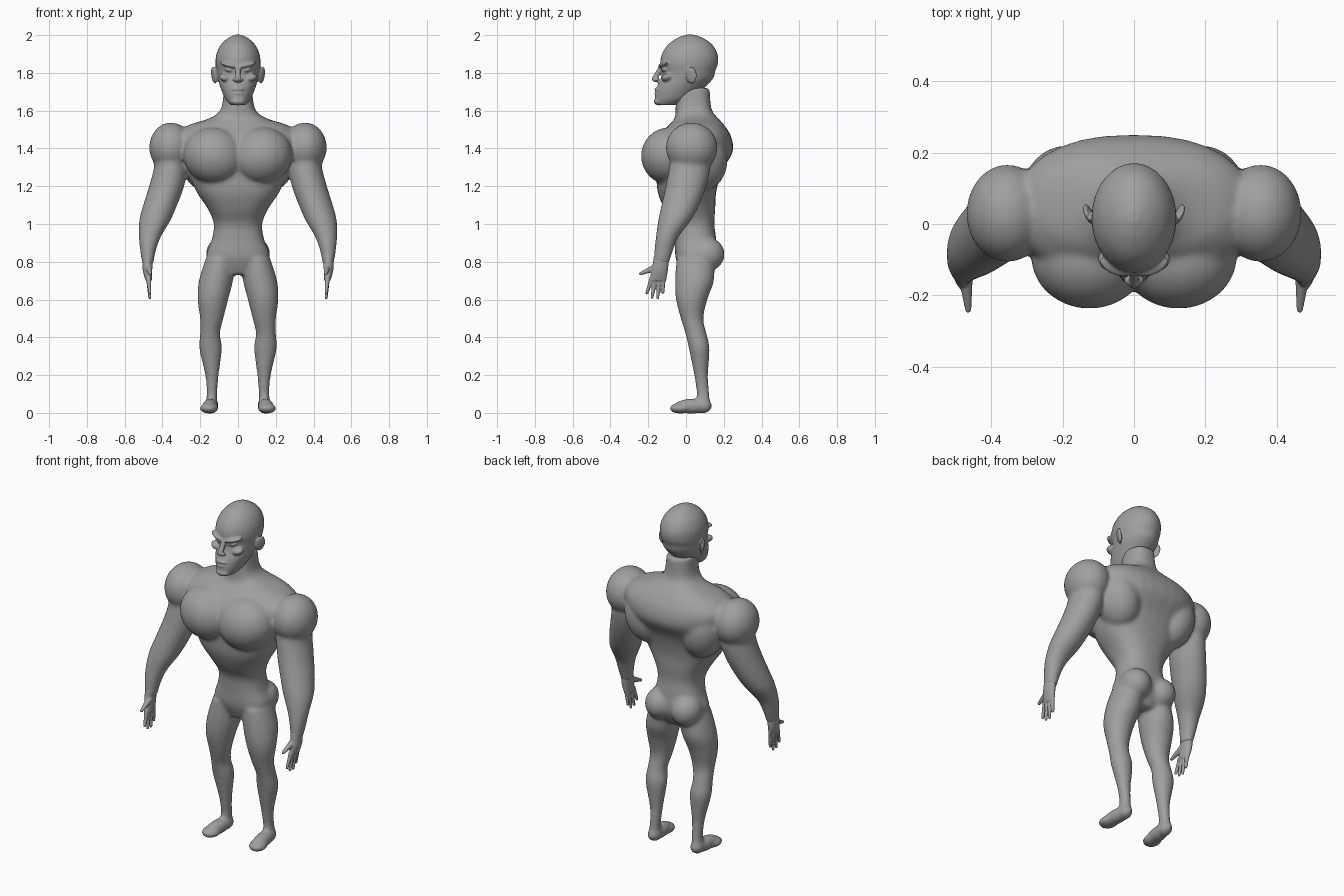
import bpy
import bmesh
import math
from mathutils import Matrix, Vector, Euler

start_cube = bpy.data.objects.get("Cube")
if start_cube:
    bpy.data.objects.remove(start_cube, do_unlink=True)

SIDES = (1, -1)

# One plain grey for the whole figure
clay = bpy.data.materials.new("clay_grey")
clay.use_nodes = True
grey = (0.35, 0.35, 0.35, 1)
clay.diffuse_color = grey
clay.node_tree.nodes["Principled BSDF"].inputs["Base Color"].default_value = grey


def spline(a, b, c, d, t):
    """Catmull-Rom interpolation between rings b and c."""
    return [q + 0.5 * t * (r - p + t * (2 * p - 5 * q + 4 * r - s + t * (3 * (q - r) + s - p)))
            for p, q, r, s in zip(a, b, c, d)]


def loft(bm, rings, side=1, power=2.0, steps=5, sides=32):
    """Closed skin over level oval rings given as (x, y, z, x radius, y radius)."""
    smooth = []
    last = len(rings) - 1
    for i in range(last):
        a, b, c, d = rings[max(i - 1, 0)], rings[i], rings[i + 1], rings[min(i + 2, last)]
        smooth += [spline(a, b, c, d, k / steps) for k in range(steps)]
    smooth.append(rings[last])
    loops = []
    for x, y, z, rx, ry in smooth:
        loop = []
        for k in range(sides):
            angle = math.tau * k / sides
            c, s = math.cos(angle), math.sin(angle)
            px = math.copysign(abs(c) ** (2 / power), c) * rx
            py = math.copysign(abs(s) ** (2 / power), s) * ry
            loop.append(bm.verts.new((side * (x + px), y + py, z)))
        loops.append(loop)
    faces = [bm.faces.new(loops[0]), bm.faces.new(loops[-1])]
    for low, high in zip(loops, loops[1:]):
        for k in range(sides):
            n = (k + 1) % sides
            faces.append(bm.faces.new((low[k], low[n], high[n], high[k])))
    bmesh.ops.recalc_face_normals(bm, faces=faces)


def blob(bm, centre, radii, side=1, tilt=0.0, turn=0.0):
    """Ellipsoid muscle, tilted about y and turned about z."""
    place = Matrix.Translation((side * centre[0], centre[1], centre[2]))
    spin = Euler((0, side * tilt, side * turn)).to_matrix().to_4x4()
    bmesh.ops.create_uvsphere(bm, u_segments=32, v_segments=20, radius=1,
                              matrix=place @ spin @ Matrix.Diagonal((*radii, 1)))


def bone(bm, start, end, r1, r2, side=1):
    """Tapered finger-like rod with a round tip."""
    a = Vector((side * start[0], *start[1:]))
    b = Vector((side * end[0], *end[1:]))
    turn = (b - a).to_track_quat("Z", "Y").to_matrix().to_4x4()
    bmesh.ops.create_cone(bm, cap_ends=True, segments=16, radius1=r1, radius2=r2,
                          depth=(b - a).length,
                          matrix=Matrix.Translation((a + b) / 2) @ turn)
    bmesh.ops.create_uvsphere(bm, u_segments=16, v_segments=10, radius=r2,
                              matrix=Matrix.Translation(b))


def finish(bm, name, voxel, passes):
    """Fuse overlapping masses into one soft skin."""
    mesh = bpy.data.meshes.new(name)
    bm.to_mesh(mesh)
    bm.free()
    mesh.materials.append(clay)
    obj = bpy.data.objects.new(name, mesh)
    bpy.context.collection.objects.link(obj)
    fuse = obj.modifiers.new("fuse", "REMESH")
    fuse.mode = "VOXEL"
    fuse.voxel_size = voxel
    fuse.use_smooth_shade = True
    soften = obj.modifiers.new("soften", "SMOOTH")
    soften.factor = 0.5
    soften.iterations = passes
    return obj


# Body: pelvis, waist, ribcage and neck
body = bmesh.new()
loft(body, [
    (0, .05, .73, .07, .07), (0, .055, .82, .165, .11), (0, .05, .92, .138, .11),
    (0, .04, 1.0, .128, .11), (0, .02, 1.08, .16, .135), (0, .005, 1.17, .22, .155),
    (0, .015, 1.28, .27, .175), (0, .035, 1.38, .31, .212), (0, .045, 1.46, .33, .195),
    (0, .055, 1.52, .27, .15), (0, .055, 1.56, .15, .115), (0, .04, 1.61, .09, .095),
    (0, .035, 1.72, .075, .09)], power=2.4)

for side in SIDES:
    # Chest, shoulder, back and seat muscles
    blob(body, (.125, -.09, 1.36), (.165, .148, .15), side, tilt=-.25)
    blob(body, (.355, .03, 1.405), (.115, .137, .132), side)
    blob(body, (.19, .085, 1.34), (.12, .135, .17), side, tilt=.25)
    blob(body, (.085, .11, .84), (.085, .095, .09), side)
    # Arm down to the wrist
    loft(body, [
        (.36, .03, 1.42, .07, .1), (.357, .02, 1.3, .088, .11), (.378, 0, 1.2, .093, .108),
        (.412, -.03, 1.1, .09, .1), (.44, -.06, 1.02, .083, .087), (.467, -.1, .93, .058, .06),
        (.477, -.12, .85, .04, .049), (.477, -.132, .79, .03, .042)], side)
    # Elbow and forearm bulge
    blob(body, (.435, -.065, 1.025), (.083, .075, .05), side, tilt=.3)
    # Leg down to the ankle
    loft(body, [
        (.095, .05, .82, .075, .1), (.117, .045, .7, .09, .103), (.133, .03, .6, .081, .083),
        (.139, .032, .5, .062, .06), (.148, .053, .42, .053, .056), (.145, .07, .34, .06, .055),
        (.138, .08, .2, .036, .037), (.138, .09, .1, .028, .034), (.143, .092, .03, .035, .038)],
        side)
    # Foot
    blob(body, (.14, .09, .038), (.038, .048, .041), side)
    blob(body, (.146, .03, .035), (.042, .095, .04), side, turn=.1)
    blob(body, (.153, -.03, .024), (.05, .06, .028), side, turn=.1)
finish(body, "body", .009, 14)

# Head: skull and jaw
head = bmesh.new()
loft(head, [
    (0, -.1, 1.63, .04, .055), (0, -.07, 1.66, .066, .095), (0, -.03, 1.72, .092, .126),
    (0, .005, 1.77, .107, .138), (0, .014, 1.81, .114, .141), (0, .016, 1.85, .119, .153),
    (0, .02, 1.9, .114, .147), (0, .022, 1.95, .09, .117), (0, .022, 1.985, .052, .068),
    (0, .022, 2.002, .015, .02)])

# Nose, lips and chin
bone(head, (0, -.128, 1.835), (0, -.167, 1.768), .013, .015)
blob(head, (0, -.158, 1.762), (.029, .018, .011))
blob(head, (0, -.15, 1.713), (.034, .019, .008))
blob(head, (0, -.148, 1.691), (.03, .02, .009))
blob(head, (0, -.143, 1.648), (.04, .028, .02))
for side in SIDES:
    # Brow, eye, cheekbone and ear
    blob(head, (.05, -.119, 1.843), (.05, .024, .012), side, tilt=-.22, turn=.4)
    blob(head, (.048, -.112, 1.816), (.025, .018, .01), side, tilt=-.15, turn=.35)
    blob(head, (.07, -.1, 1.775), (.032, .03, .02), side, tilt=-.3, turn=.5)
    blob(head, (.127, .028, 1.788), (.01, .031, .046), side, tilt=.15, turn=-.4)
finish(head, "head", .0055, 4)

# Hands: palm, four fingers and thumb
finger_spread = [(-.18, -.207, .635), (-.161, -.18, .612), (-.14, -.15, .61), (-.12, -.122, .637)]
for side, name in zip(SIDES, ("left_hand", "right_hand")):
    hand = bmesh.new()
    loft(hand, [(.477, -.13, .83, .03, .04), (.48, -.138, .76, .025, .043),
                (.473, -.15, .7, .017, .045)], side)
    for root, tip, low in finger_spread:
        bone(hand, (.474, root, .715), (.467, tip, low), .013, .008, side)
    bone(hand, (.472, -.15, .775), (.465, -.24, .737), .02, .009, side)
    finish(hand, name, .004, 3)
